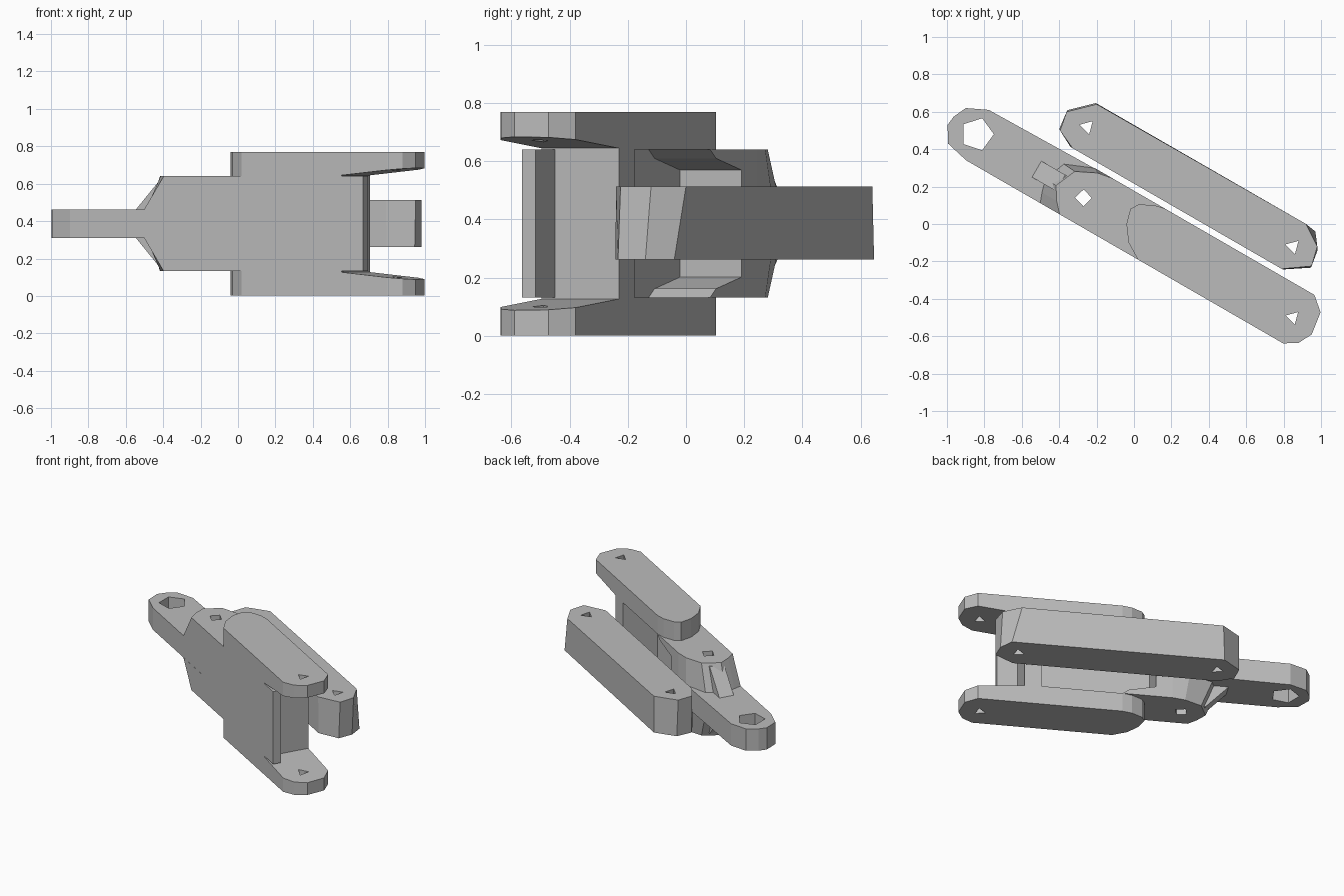
import bpy, bmesh, math

if bpy.data.objects.get("Cube"):
    bpy.data.objects.remove(bpy.data.objects["Cube"], do_unlink=True)

MID = 0.386                 # height of the mirror plane
TURN = -math.radians(30)    # the whole linkage is turned about z
W = 0.154                   # half width of the main link

grey = bpy.data.materials.new("plain grey")
grey.use_nodes = True
grey.diffuse_color = (0.5, 0.5, 0.5, 1)
grey.node_tree.nodes["Principled BSDF"].inputs["Base Color"].default_value = (0.5, 0.5, 0.5, 1)


def flip(z, lower):
    return 2 * MID - z if lower else z


def solid(name, ring_a, ring_b):
    """Closed solid between two rings of 3D points, turned into place."""
    bm = bmesh.new()
    a = [bm.verts.new(p) for p in ring_a]
    b = [bm.verts.new(p) for p in ring_b]
    bm.faces.new(a)
    bm.faces.new(b)
    for i in range(len(a)):
        j = (i + 1) % len(a)
        bm.faces.new((a[i], a[j], b[j], b[i]))
    bmesh.ops.recalc_face_normals(bm, faces=bm.faces)
    mesh = bpy.data.meshes.new(name)
    bm.to_mesh(mesh)
    bm.free()
    mesh.materials.append(grey)
    ob = bpy.data.objects.new(name, mesh)
    ob.rotation_euler.z = TURN
    bpy.context.collection.objects.link(ob)
    return ob


def prism(name, outline, z0, z1, outline_top=None):
    return solid(name, [(u, v, z0) for u, v in outline],
                 [(u, v, z1) for u, v in outline_top or outline])


def drill(ob, u, v, radius, sides, phase=0):
    """Cut a low-sided pin hole straight through a part."""
    ring = [(u + radius * math.cos(phase + math.tau * i / sides),
             v + radius * math.sin(phase + math.tau * i / sides)) for i in range(sides)]
    cutter = prism("hole_cutter", ring, -0.5, 1.5)
    cutter.hide_render = True
    mod = ob.modifiers.new("hole", "BOOLEAN")
    mod.operation, mod.solver, mod.object = "DIFFERENCE", "EXACT", cutter
    bpy.context.view_layer.objects.active = ob
    bpy.context.view_layer.update()
    bpy.ops.object.modifier_apply(modifier=mod.name)
    bpy.data.objects.remove(cutter, do_unlink=True)


# Core: front wall, end post and solid rear block around the open pocket
core = [(-0.22, -W), (0.86, -W), (0.86, -0.1), (0.727, -0.1), (0.727, W), (0.62, W),
        (0.62, -0.09), (-0.115, -0.09), (-0.115, W), (-0.22, W)]
prism("link_core", core, flip(0.64, True), 0.64)

# Tongue with the large eye
tongue = [(-0.22, W), (-0.978, 0.14), (-1.089, 0.087), (-1.122, 0.014), (-1.128, -0.04),
          (-1.075, -0.125), (-0.947, -W), (-0.22, -W)]
part = prism("tongue", tongue, 0.31, 0.463)
drill(part, -0.967, -0.004, 0.09, 5, math.radians(30))
drill(part, -0.304, -0.014, 0.045, 4, 0.5)

# Fork plates, rear ears, ribs and pocket lips, mirrored top and bottom
plate = [(0.727, W), (1.025, W), (1.1, 0.09), (1.118, -0.036), (1.08, -0.11),
         (1.01, -W), (0.727, -W)]
plate_rear = [(0.727, W), (0.1, W), (0.037, 0.14), (-0.033, 0.1), (-0.057, 0.06),
              (-0.035, -0.02), (0.024, -0.1), (0.112, -W), (0.727, -W)]
ear_base = [(-0.22, W), (-0.33, W), (-0.485, 0.09), (-0.53, -0.03), (-0.51, -0.1),
            (-0.49, -W), (-0.22, -W)]
ear_cap = [(-0.22, W), (-0.303, 0.14), (-0.415, 0.085), (-0.464, -0.03), (-0.42, -0.1),
           (-0.37, -W), (-0.22, -W)]
lip = [(-0.115, 0.64), (0.1, 0.64), (0.06, 0.61), (-0.115, 0.57)]
rib = [(-0.6, 0.46), (-0.45, 0.62), (-0.38, 0.62), (-0.38, 0.46)]

for side, lower in (("upper", False), ("lower", True)):
    prism(side + "_plate", plate_rear, flip(0.64, lower), flip(0.77, lower))

    # Fork arm gets thinner towards its tip
    inner = [(u, v, flip(0.645 + 0.1 * (u - 0.727), lower)) for u, v in plate]
    outer = [(u, v, flip(0.77, lower)) for u, v in plate]
    arm = solid(side + "_fork_arm", inner, outer)
    drill(arm, 0.985, -0.008, 0.04, 3, math.radians(75))

    ear = prism(side + "_ear", ear_base, flip(0.463, lower), flip(0.64, lower), ear_cap)
    drill(ear, -0.304, -0.014, 0.045, 4, 0.5)

    solid(side + "_pocket_lip", [(u, -0.09, flip(z, lower)) for u, z in lip],
          [(u, W, flip(z, lower)) for u, z in lip])
    solid(side + "_rib", [(u, -0.056, flip(z, lower)) for u, z in rib],
          [(u, 0.044, flip(z, lower)) for u, z in rib])

# Separate side bar with a pin hole at each end
bar_top = [(0.797, 0.46), (0.909, 0.386), (0.935, 0.28), (0.804, 0.187),
           (-0.488, 0.187), (-0.592, 0.235), (-0.612, 0.34), (-0.493, 0.455)]
bar_bottom = [(0.86, 0.45), (0.92, 0.37), (0.935, 0.27), (0.81, 0.187),
              (-0.5, 0.187), (-0.6, 0.24), (-0.612, 0.35), (-0.5, 0.458)]
bar = prism("side_bar", bar_bottom, 0.262, 0.513, bar_top)
drill(bar, -0.477, 0.325, 0.042, 3, math.radians(75))
drill(bar, 0.796, 0.321, 0.042, 3, math.radians(75))
